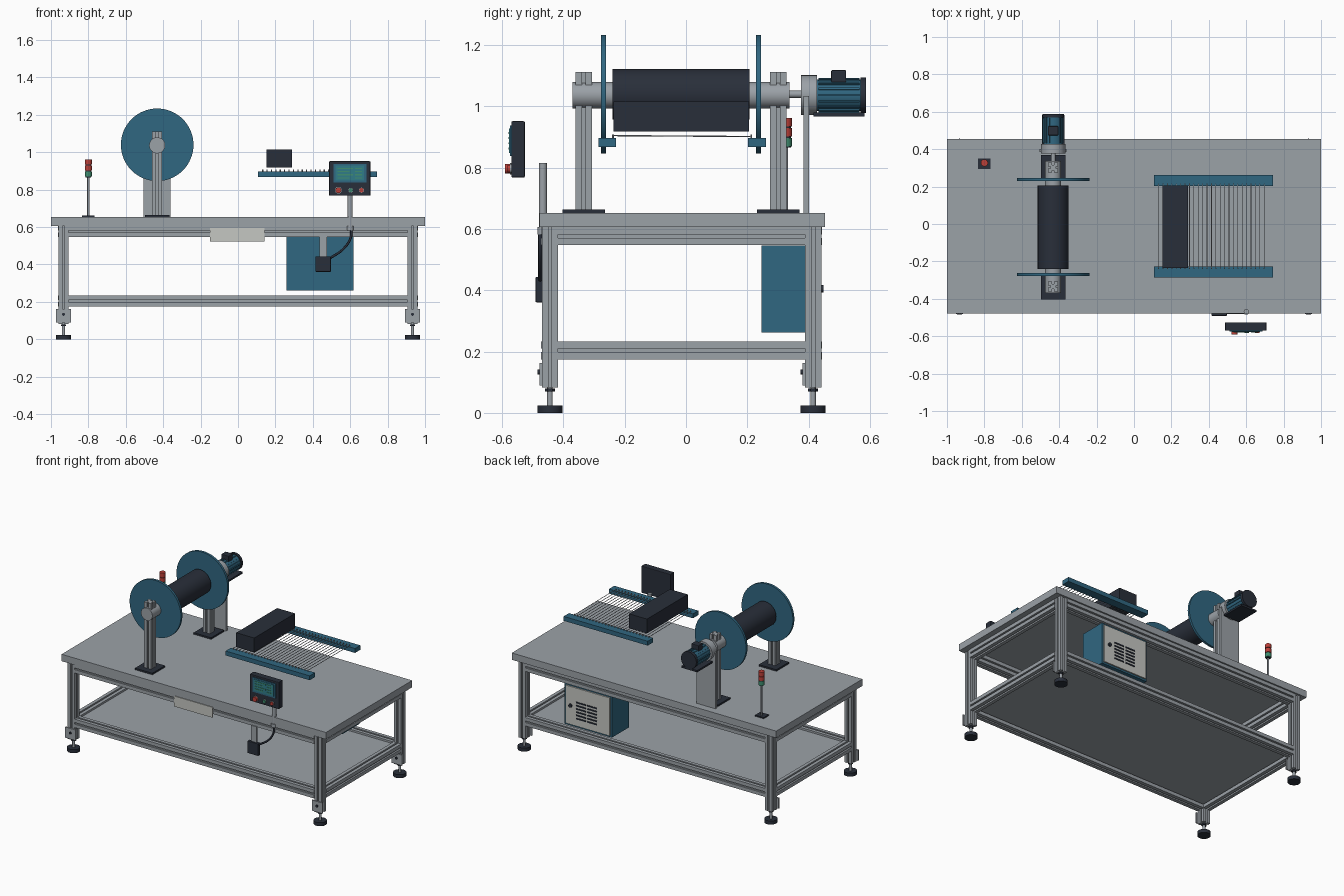
import bpy, bmesh, math
from mathutils import Matrix, Vector

if "Cube" in bpy.data.objects:
    bpy.data.objects.remove(bpy.data.objects["Cube"])


def material(name, rgb):
    m = bpy.data.materials.new(name)
    m.diffuse_color = (*rgb, 1)
    m.use_nodes = True
    m.node_tree.nodes["Principled BSDF"].inputs["Base Color"].default_value = m.diffuse_color
    return m


ALU = material("aluminium", (0.33, 0.36, 0.39))
DARK = material("dark_slate", (0.022, 0.028, 0.042))
BLUE = material("petrol_blue", (0.03, 0.135, 0.22))
CREAM = material("pale_grey", (0.56, 0.57, 0.54))
RED = material("signal_red", (0.50, 0.05, 0.04))
GREEN = material("signal_green", (0.05, 0.27, 0.16))
TEAL = material("screen_teal", (0.03, 0.20, 0.25))

round_parts = []


def finish(bm, name, mat):
    bmesh.ops.recalc_face_normals(bm, faces=bm.faces)
    me = bpy.data.meshes.new(name)
    bm.to_mesh(me)
    bm.free()
    me.materials.append(mat)
    ob = bpy.data.objects.new(name, me)
    bpy.context.collection.objects.link(ob)
    return ob


def box(name, mat, x, y, z, bevel=0):
    """Box given by (low, high) on each axis."""
    bm = bmesh.new()
    size = Vector([b - a for a, b in (x, y, z)])
    mid = Vector([(a + b) / 2 for a, b in (x, y, z)])
    bmesh.ops.create_cube(bm, size=1, matrix=Matrix.Translation(mid) @ Matrix.Diagonal((*size, 1)))
    ob = finish(bm, name, mat)
    if bevel:
        mod = ob.modifiers.new("bevel", "BEVEL")
        mod.width, mod.segments = bevel, 2
    return ob


def aim(a, b):
    """Matrix at a, turning +z towards b."""
    d = Vector(b) - Vector(a)
    return Matrix.Translation(a) @ d.to_track_quat("Z", "Y").to_matrix().to_4x4(), d.length


def rod(name, mat, a, b, r, n=32):
    m, length = aim(a, b)
    bm = bmesh.new()
    bmesh.ops.create_cone(bm, cap_ends=True, segments=n, radius1=r, radius2=r, depth=length,
                          matrix=m @ Matrix.Translation((0, 0, length / 2)))
    ob = finish(bm, name, mat)
    round_parts.append(ob)
    return ob


def extrusion(name, a, b, w=0.053):
    """Square slotted profile pushed from a to b."""
    h, s, d = w / 2, 0.0055, 0.012
    side = [(-h, -h), (-s, -h), (-s, -h + d), (s, -h + d), (s, -h)]
    pts = []
    for k in range(4):
        c, t = round(math.cos(k * math.pi / 2)), round(math.sin(k * math.pi / 2))
        pts += [(c * x - t * y, t * x + c * y) for x, y in side]
    m, length = aim(a, b)
    bm = bmesh.new()
    face = bm.faces.new([bm.verts.new((x, y, 0)) for x, y in pts])
    geo = bmesh.ops.extrude_face_region(bm, geom=[face])["geom"]
    bmesh.ops.translate(bm, vec=(0, 0, length), verts=[v for v in geo if isinstance(v, bmesh.types.BMVert)])
    bm.transform(m)
    return finish(bm, name, ALU)


# --- Table frame ---
LX, YF, YB = 0.933, -0.444, 0.415
box("table_top", ALU, (-1, 1), (-0.478, 0.454), (0.606, 0.653))
for x in (-LX, LX):
    for y in (YF, YB):
        extrusion("leg", (x, y, 0.083), (x, y, 0.606))
        rod("foot_pad", DARK, (x, y, 0), (x, y, 0.024), 0.041)
        rod("foot_stem", ALU, (x, y, 0.024), (x, y, 0.083), 0.009, 16)
        rod("foot_nut", DARK, (x, y, 0.07), (x, y, 0.08), 0.016, 6)
        box("leg_bracket", ALU, (x - 0.04, x + 0.04), (y - 0.034, y - 0.025), (0.09, 0.163))
        rod("bracket_bolt", DARK, (x, y - 0.034, 0.133), (x, y - 0.041, 0.133), 0.008, 12)
for z in (0.577, 0.204):
    for y in (YF, YB):
        extrusion("long_rail", (-LX + 0.026, y, z), (LX - 0.026, y, z), 0.058)
    for x in (-LX, LX):
        extrusion("side_rail", (x, YF + 0.026, z), (x, YB - 0.026, z), 0.058)
box("lower_shelf", ALU, (-0.925, 0.925), (-0.435, 0.406), (0.205, 0.22))
box("blank_plate", CREAM, (-0.15, 0.142), (-0.478, -0.471), (0.524, 0.595))

# --- Spool and its stands ---
SX, SZ = -0.432, 1.04
for y in (-0.334, 0.301):
    box("stand_base", DARK, (SX - 0.066, SX + 0.066), (y - 0.069, y + 0.069), (0.653, 0.664))
    extrusion("stand_post", (SX, y, 0.664), (SX, y, 1.112))
rod("hub_front", ALU, (SX, -0.37, SZ - 0.003), (SX, -0.24, SZ - 0.003), 0.043)
rod("hub_back", ALU, (SX, 0.20, SZ - 0.003), (SX, 0.337, SZ - 0.003), 0.043)
rod("spool_core", DARK, (SX, -0.24, SZ), (SX, 0.207, SZ), 0.083, 48)
for y in (-0.269, 0.237):
    rod("spool_flange", BLUE, (SX, y - 0.008, SZ), (SX, y + 0.008, SZ), 0.194, 64)

# --- Drive motor ---
rod("drive_shaft", ALU, (SX, 0.33, SZ), (SX, 0.38, SZ), 0.012, 16)
box("motor_support", ALU, (SX - 0.072, SX + 0.072), (0.384, 0.402), (0.653, 1.035))
rod("gearbox", ALU, (SX, 0.376, SZ - 0.003), (SX, 0.428, SZ - 0.003), 0.065)
rod("motor_body", BLUE, (SX, 0.428, SZ - 0.003), (SX, 0.572, SZ - 0.003), 0.051)
for k in range(16):
    a = k * math.tau / 16
    fin = box("motor_fin", BLUE, (0.047, 0.056), (0.432, 0.566), (-0.003, 0.003))
    fin.matrix_world = Matrix.Translation((SX, 0, SZ - 0.003)) @ Matrix.Rotation(a, 4, "Y")
rod("motor_fan_cover", DARK, (SX, 0.570, SZ - 0.003), (SX, 0.588, SZ - 0.003), 0.058)
box("motor_mount", DARK, (SX - 0.06, SX + 0.06), (0.416, 0.582), (0.968, 0.98))
box("motor_terminal_box", DARK, (SX - 0.028, SX + 0.028), (0.474, 0.523), (1.075, 1.119), 0.004)

# --- Signal tower ---
TX, TY = -0.8, 0.327
box("tower_base", DARK, (TX - 0.033, TX + 0.033), (TY - 0.033, TY + 0.023), (0.653, 0.661))
rod("tower_pole", ALU, (TX, TY, 0.66), (TX, TY, 0.87), 0.006, 16)
rod("tower_core", DARK, (TX, TY, 0.866), (TX, TY, 0.96), 0.015, 24)
for z, mat in ((0.87, GREEN), (0.902, RED), (0.934, RED)):
    rod("tower_lamp", mat, (TX, TY, z), (TX, TY, z + 0.028), 0.019, 24)

# --- Wire comb ---
for y in (-0.257, 0.232):
    box("comb_bar", BLUE, (0.107, 0.743), (y - 0.029, y + 0.029), (0.868, 0.898))
for i in range(25):
    x = 0.132 + i * 0.0235
    rod("comb_wire", ALU, (x, -0.238, 0.905), (x, 0.213, 0.902), 0.002, 6)
    for y in (-0.238, 0.213):
        rod("comb_pin", ALU, (x, y, 0.895), (x, y, 0.909), 0.003, 8)
box("comb_block", DARK, (0.152, 0.288), (-0.236, 0.205), (0.918, 1.016))

# --- Operator panel ---
box("panel_case", DARK, (0.487, 0.708), (-0.570, -0.526), (0.768, 0.952), 0.004)
box("panel_bezel", BLUE, (0.51, 0.686), (-0.574, -0.569), (0.838, 0.938))
box("panel_screen", TEAL, (0.522, 0.674), (-0.577, -0.573), (0.848, 0.928))
for i in range(4):
    z = 0.860 + i * 0.017
    box("screen_row", GREEN, (0.532, 0.595 + 0.02 * (i % 2)), (-0.579, -0.576), (z, z + 0.006))
    box("screen_row", GREEN, (0.625, 0.662), (-0.579, -0.576), (z, z + 0.006))
for x, r, d, mat in ((0.537, 0.016, 0.02, RED), (0.603, 0.011, 0.012, GREEN), (0.66, 0.012, 0.012, RED)):
    rod("button_collar", ALU, (x, -0.57, 0.797), (x, -0.575, 0.797), r * 1.15, 24)
    rod("button", mat, (x, -0.57, 0.797), (x, -0.57 - d, 0.797), r, 24)
rod("panel_pole", ALU, (0.6, -0.467, 0.60), (0.6, -0.467, 0.816), 0.0135, 24)
rod("pole_collar", ALU, (0.6, -0.467, 0.583), (0.6, -0.467, 0.606), 0.018, 24)

# --- Junction box and cable ---
box("junction_strap", ALU, (0.436, 0.476), (-0.48, -0.470), (0.43, 0.552))
box("junction_box", DARK, (0.414, 0.496), (-0.491, -0.466), (0.361, 0.444), 0.003)
cu = bpy.data.curves.new("cable", "CURVE")
cu.dimensions, cu.bevel_depth, cu.bevel_resolution = "3D", 0.0065, 2
sp = cu.splines.new("BEZIER")
path = [(0.49, 0.432), (0.565, 0.485), (0.603, 0.545), (0.607, 0.59)]
sp.bezier_points.add(len(path) - 1)
for p, (x, z) in zip(sp.bezier_points, path):
    p.co = (x, -0.476, z)
    p.handle_left_type = p.handle_right_type = "AUTO"
cu.materials.append(DARK)
bpy.context.collection.objects.link(bpy.data.objects.new("cable", cu))

# --- Control cabinet ---
box("cabinet", BLUE, (0.26, 0.617), (0.247, 0.43), (0.262, 0.546))
box("cabinet_door", CREAM, (0.272, 0.605), (0.428, 0.439), (0.274, 0.534))
for col in (0.365, 0.45):
    for i in range(6):
        z = 0.322 + i * 0.022
        box("door_vent", DARK, (col, col + 0.073), (0.438, 0.443), (z, z + 0.009))
rod("door_lock", DARK, (0.565, 0.437, 0.405), (0.565, 0.449, 0.405), 0.012, 16)

# Smooth the round parts
for ob in round_parts:
    ob.select_set(True)
bpy.context.view_layer.objects.active = round_parts[0]
bpy.ops.object.shade_smooth_by_angle(angle=math.radians(35))
